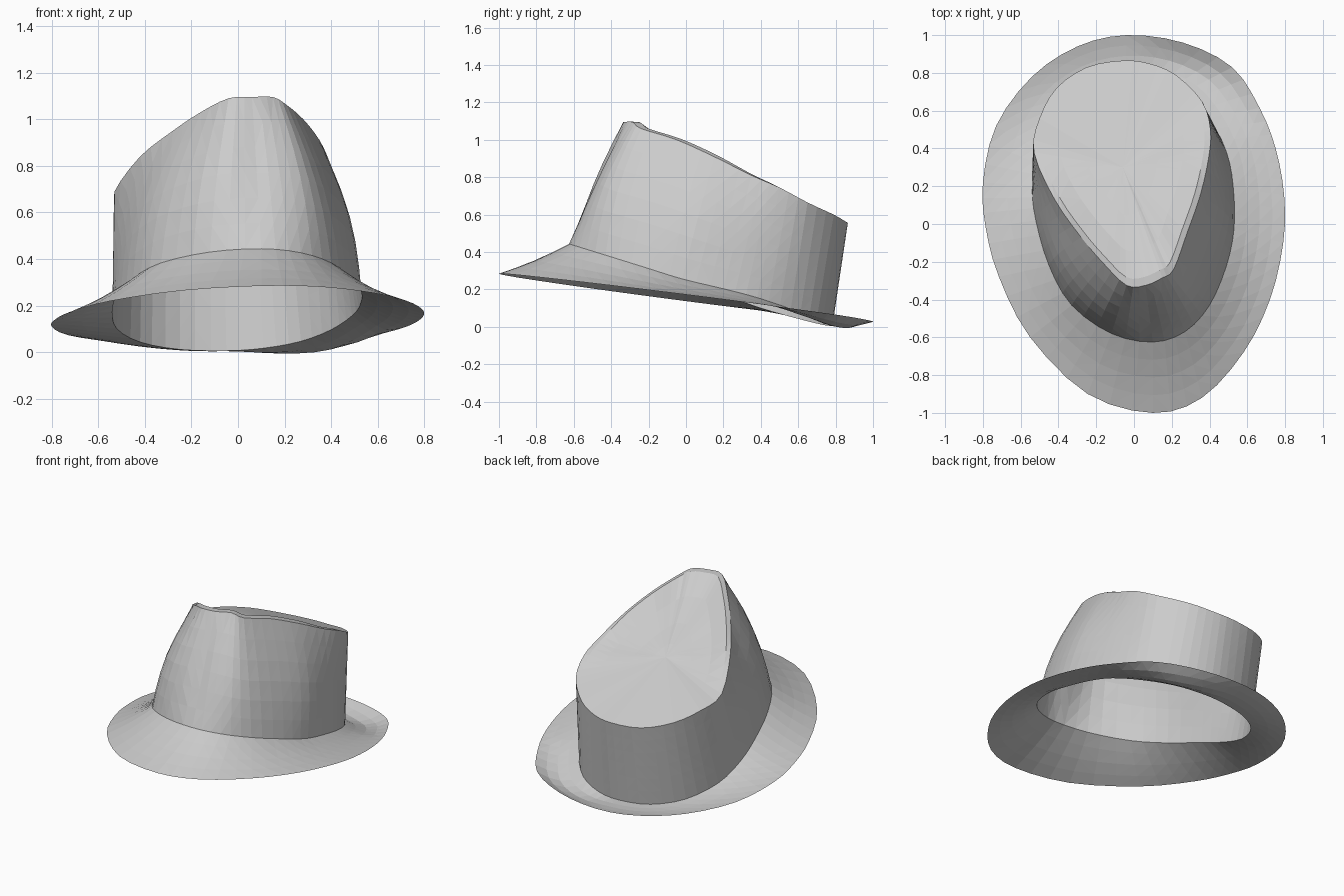
import bpy, bmesh, math
from mathutils import Vector

if "Cube" in bpy.data.objects:
    bpy.data.objects.remove(bpy.data.objects["Cube"])

# Control outlines, counter-clockwise from the front point
RIM = [(.1, -1), (.36, -.92), (.58, -.68), (.72, -.4), (.79, -.1), (.795, .15), (.75, .4),
       (.665, .615), (.52, .83), (.26, .96), (-.04, 1), (-.3, .94), (-.54, .78), (-.73, .52),
       (-.8, .22), (-.785, -.02), (-.715, -.28), (-.55, -.6), (-.245, -.9)]
BASE = [(.1, -.625), (.27, -.57), (.4, -.43), (.49, -.22), (.53, -.02), (.525, .2), (.49, .38),
        (.4, .56), (.27, .7), (.11, .77), (-.05, .78), (-.25, .73), (-.42, .6), (-.52, .4),
        (-.54, .2), (-.52, .02), (-.45, -.22), (-.33, -.43), (-.12, -.58)]
TOP = [(.06, -.325, 1.095), (.15, -.285, 1.095), (.21, -.24, 1.06), (.28, -.05, 1.0),
       (.35, .15, .91), (.395, .35, .81), (.405, .5, .745), (.36, .65, .665), (.22, .79, .6),
       (.08, .85, .565), (-.06, .865, .555), (-.25, .83, .56), (-.41, .72, .595),
       (-.5, .56, .64), (-.53, .38, .69), (-.42, .13, .84), (-.28, -.07, .95),
       (-.16, -.21, 1.03), (-.04, -.325, 1.09)]


def smooth_loop(pts, sub=3):
    """Closed Catmull-Rom curve through the control points."""
    n, out = len(pts), []
    for i in range(n):
        a, b, c, d = (Vector(pts[(i + k) % n]) for k in (-1, 0, 1, 2))
        for s in range(sub):
            t = s / sub
            out.append(.5 * (2 * b + (c - a) * t + (2 * a - 5 * b + 4 * c - d) * t * t
                             + (3 * b - a - 3 * c + d) * t ** 3))
    return out


def loft(name, rings, cap=None):
    """Skin a stack of rings, optionally closing the last one to a point."""
    bm = bmesh.new()
    rows = [[bm.verts.new(p) for p in r] for r in rings]
    n = len(rows[0])
    for lo, hi in zip(rows, rows[1:]):
        for i in range(n):
            j = (i + 1) % n
            bm.faces.new((lo[i], lo[j], hi[j], hi[i]))
    if cap:
        c = bm.verts.new(cap)
        for i in range(n):
            bm.faces.new((rows[-1][i], rows[-1][(i + 1) % n], c))
    bmesh.ops.triangulate(bm, faces=[f for f in bm.faces if len(f.verts) > 3])
    me = bpy.data.meshes.new(name)
    bm.to_mesh(me)
    bm.free()
    ob = bpy.data.objects.new(name, me)
    bpy.context.collection.objects.link(ob)
    return ob


rim = smooth_loop([(x, y, .155 - .127 * y + .022 * x) for x, y in RIM])
base = smooth_loop([(x, y, .25 - .31 * y + .05 * x * max(0, min(1, y * 3)))
                    for x, y in BASE])
top = smooth_loop(TOP)

# Brim: slightly dished sheet, dipping a little more at the back right
brim = []
for k in range(5):
    t = k / 4
    ring = []
    for a, b in zip(rim, base):
        dip = .01 + .2 * max(0, a.y - .5) * max(0, min(.5, a.x))
        ring.append(a.lerp(b, t) - Vector((0, 0, dip * math.sin(math.pi * t))))
    brim.append(ring)
loft("brim", brim)

# Crown wall: bulges outward on the front diagonals, straight at front and back
wall = []
for k in range(7):
    t = k / 6
    ring = []
    for a, b in zip(base, top):
        p = a.lerp(b, t)
        out = Vector((a.x / .53 - .05, min(0, a.y) / .62, 0))
        limit = .15 if a.x < 0 else .35
        side = min(1, abs(a.x - .08) / .25) * max(0, min(1, (limit - a.y) / .4))
        p += out * .045 * side * math.sin(math.pi * t)
        ring.append(p)
    wall.append(ring)
loft("crown_wall", wall)

# Crown top: chamfered ridge rising inward, then a shallow panel
centre = Vector((-.06, .3, .78))
dish = [top]
for s, lift in ((.93, .02), (.7, -.01), (.4, -.01), (.15, 0)):
    dish.append([centre.lerp(p, s) + Vector((0, 0, lift * max(0, min(1, (p.z - .7) * 5))))
                 for p in top])
loft("crown_top", dish, centre)
